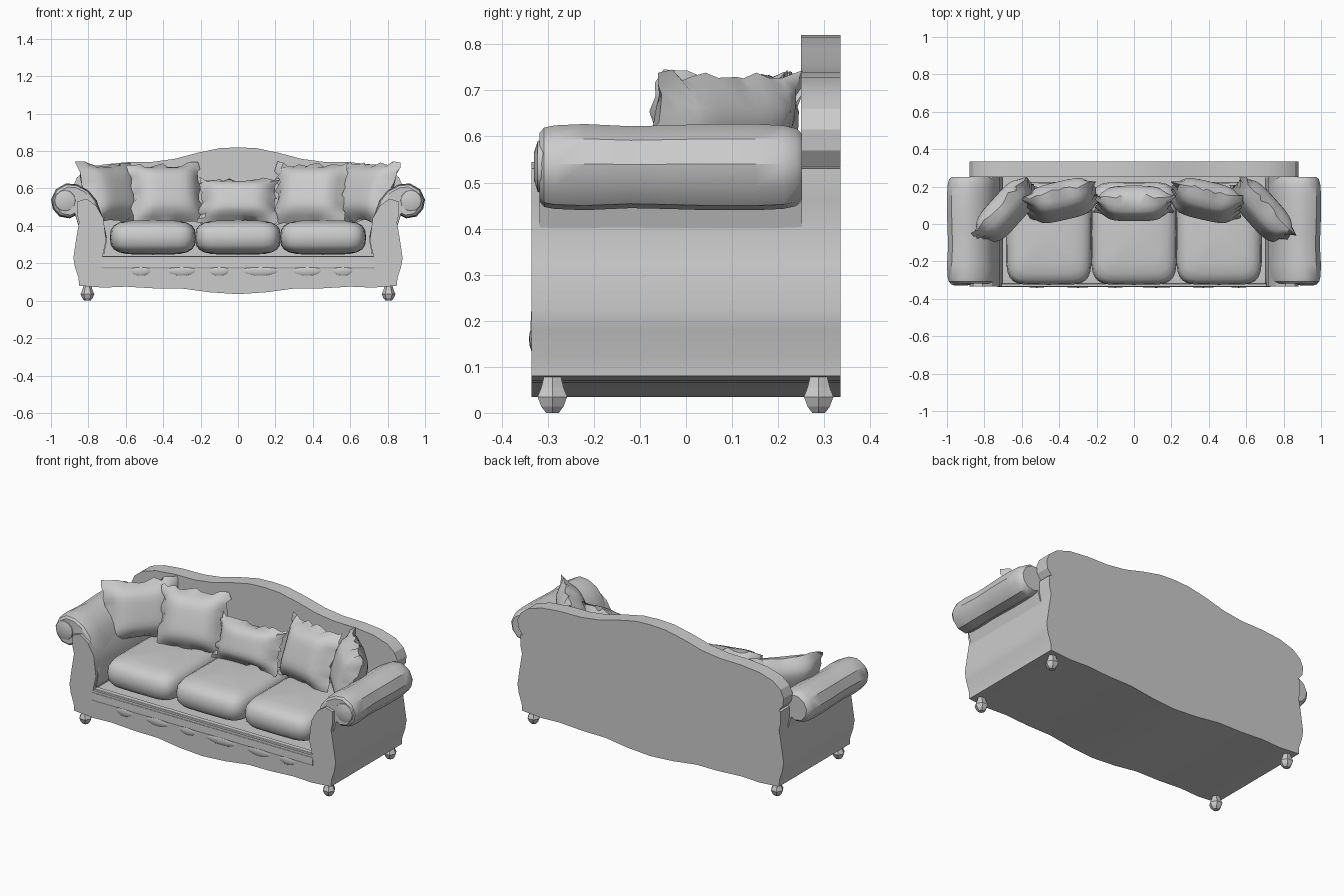
import bpy, bmesh, math, random
from mathutils import Matrix, Vector

if "Cube" in bpy.data.objects:
    bpy.data.objects.remove(bpy.data.objects["Cube"])

random.seed(4)


def finish(bm, name, mat=None, smooth=None):
    bmesh.ops.remove_doubles(bm, verts=bm.verts, dist=1e-5)
    bmesh.ops.recalc_face_normals(bm, faces=bm.faces)
    if mat:
        bm.transform(mat)
        if mat.determinant() < 0:
            bmesh.ops.reverse_faces(bm, faces=bm.faces)
    me = bpy.data.meshes.new(name)
    bm.to_mesh(me)
    bm.free()
    ob = bpy.data.objects.new(name, me)
    bpy.context.collection.objects.link(ob)
    if smooth:
        bpy.ops.object.select_all(action='DESELECT')
        ob.select_set(True)
        bpy.context.view_layer.objects.active = ob
        bpy.ops.object.shade_smooth_by_angle(angle=math.radians(smooth))
    return ob


def loft(rings, name, mat=None, smooth=None):
    """Closed rings of equal length joined in order, ends capped."""
    bm = bmesh.new()
    vs = [[bm.verts.new(p) for p in r] for r in rings]
    n = len(vs[0])
    for a, b in zip(vs, vs[1:]):
        for i in range(n):
            bm.faces.new((a[i], a[(i + 1) % n], b[(i + 1) % n], b[i]))
    bm.faces.new(vs[0])
    bm.faces.new(vs[-1])
    return finish(bm, name, mat, smooth)


def slab(half, y0, y1, name):
    """Extrude a right-half front outline, mirrored about x = 0."""
    pts = half + [(-x, z) for x, z in reversed(half) if x > 0]
    return loft([[(x, y, z) for x, z in pts] for y in (y0, y1)], name, smooth=25)


def spow(v, e):
    return math.copysign(abs(v) ** e, v)


def cushion(name, loc, size, flat=0.45, square=0.35, seg=28, rows=10):
    """Soft rounded block (superellipsoid)."""
    bm = bmesh.new()
    bmesh.ops.create_uvsphere(bm, u_segments=seg, v_segments=rows, radius=1)
    for v in bm.verts:
        lat = math.asin(max(-1, min(1, v.co.z)))
        lon = math.atan2(v.co.y, v.co.x)
        c = spow(math.cos(lat), flat)
        v.co = (c * spow(math.cos(lon), square) * size[0] / 2,
                c * spow(math.sin(lon), square) * size[1] / 2,
                (spow(math.sin(lat), flat + .25)) * size[2] / 2)
    return finish(bm, name, Matrix.Translation(loc), 35)


def pillow(name, loc, w, h, t, yaw, tilt, n=12):
    """Stuffed pillow standing upright with a thin ragged flange."""
    bm = bmesh.new()
    jit = {(i, j): Vector((random.uniform(-1, 1), random.uniform(-1, 1), random.uniform(-1, 1))) * .012
           for i in range(n + 1) for j in range(n + 1) if i in (0, n) or j in (0, n)}
    for side in (-1, 1):
        g = {}
        for i in range(n + 1):
            for j in range(n + 1):
                u, v = 2 * i / n - 1, 2 * j / n - 1
                rim = (i, j) in jit
                a, b = max(0, 1 - (u / .88) ** 4), max(0, 1 - (v / .88) ** 4)
                d = 0 if rim else .005 + t / 2 * (a * b) ** .5
                x = u * w / 2 * (.93 + .07 * v * v)
                z = v * h / 2 * (.93 + .07 * u * u)
                g[i, j] = bm.verts.new(Vector((x, side * d, z)) + jit.get((i, j), Vector()))
        for i in range(n):
            for j in range(n):
                bm.faces.new((g[i, j], g[i + 1, j], g[i + 1, j + 1], g[i, j + 1]))
    mat = (Matrix.Translation(loc) @ Matrix.Rotation(math.radians(yaw), 4, 'Z')
           @ Matrix.Rotation(math.radians(-tilt), 4, 'X'))
    return finish(bm, name, mat, 40)


# Body: wavy underside, bowed sides, arm uprights and seat platform
wave = [(.85, .08), (.72, .07), (.6, .075), (.45, .066), (.3, .065), (.15, .045), (0, .035)]
sides = [(.86, .46), (.85, .42), (.865, .33), (.88, .23), (.872, .18), (.852, .12)]
slab([(0, .235), (.725, .235), (.705, .32), (.72, .44), (.76, .51), (.81, .545), (.86, .53)]
     + sides + wave, -.335, .335, "body")

# Humped back panel with rounded shoulders
slab([(0, .82), (.1, .815), (.22, .79), (.34, .758), (.46, .742), (.6, .74), (.72, .728),
      (.81, .7), (.86, .66), (.88, .615), (.875, .57), (.845, .53), (.84, .49)]
     + sides + wave, .25, .335, "back_panel")

# Rolled arms, padded along their length
arm = [(.87, .455), (.9, .44), (.955, .45), (.99, .49), (1.0, .54), (.975, .595), (.92, .627),
       (.86, .622), (.8, .59), (.755, .535), (.725, .45), (.70, .33), (.715, .25), (.8, .25), (.84, .36)]
stations = [(-.318, .8), (-.308, .92), (-.285, .97), (-.22, 1), (-.12, .95), (-.04, .97),
            (.05, 1), (.15, 1), (.21, .97), (.24, .9), (.252, .78)]
for s, side in ((1, "right"), (-1, "left")):
    mirror = Matrix.Diagonal((s, 1, 1, 1))
    rings = []
    for y, k in stations:
        rings.append([(.88 + (x - .88) * k, y, .53 + (z - .53) * k) if z > .4
                      else (x, y, z) for x, z in arm])
    loft(rings, side + "_arm_roll", mirror, 35)
    # Scroll boss on the arm front
    boss = [[(.925 + r * math.cos(a * math.pi / 6), y, .535 + r * math.sin(a * math.pi / 6))
             for a in range(12)] for y, r in ((-.30, .062), (-.322, .055), (-.33, .03))]
    loft(boss, side + "_arm_scroll", mirror, 35)

# Front rail with draped swags below
rail = [(-.3, .24), (-.322, .238), (-.34, .22), (-.342, .18), (-.335, .16), (-.3, .16)]
loft([[(x, y + .004, z) for y, z in rail] for x in (-.73, .73)], "front_rail")
for i, (x, w) in enumerate([(-.52, .12), (-.3, .17), (-.1, .12), (.12, .22), (.37, .17), (.56, .12)]):
    cushion(f"rail_swag_{i}", (x, -.331, .16), (w, .02, .06), 1, 1, 12, 6)

# Three seat cushions
for name, x in (("left", -.455), ("centre", 0), ("right", .455)):
    cushion(name + "_seat_cushion", (x, -.05, .338), (.46, .55, .185))

# Scatter pillows
pillow("centre_pillow", (0, .11, .535), .43, .25, .16, 0, 18)
for s, side in ((1, "right"), (-1, "left")):
    pillow(side + "_back_pillow", (s * .385, .125, .57), .40, .35, .16, -s * 13, 20)
    pillow(side + "_corner_pillow", (s * .685, .07, .575), .43, .34, .15, -s * 48, 16)

# Bun feet
foot = [(.0, .016), (.014, .028), (.035, .037), (.055, .028), (.09, .018)]
for sx in (1, -1):
    for y, row in ((-.29, "front"), (.288, "back")):
        loft([[(sx * .805 + r * math.cos(a * math.pi / 3), y + r * math.sin(a * math.pi / 3), z)
               for a in range(6)] for z, r in foot],
             f"{row}_{'right' if sx > 0 else 'left'}_foot")
